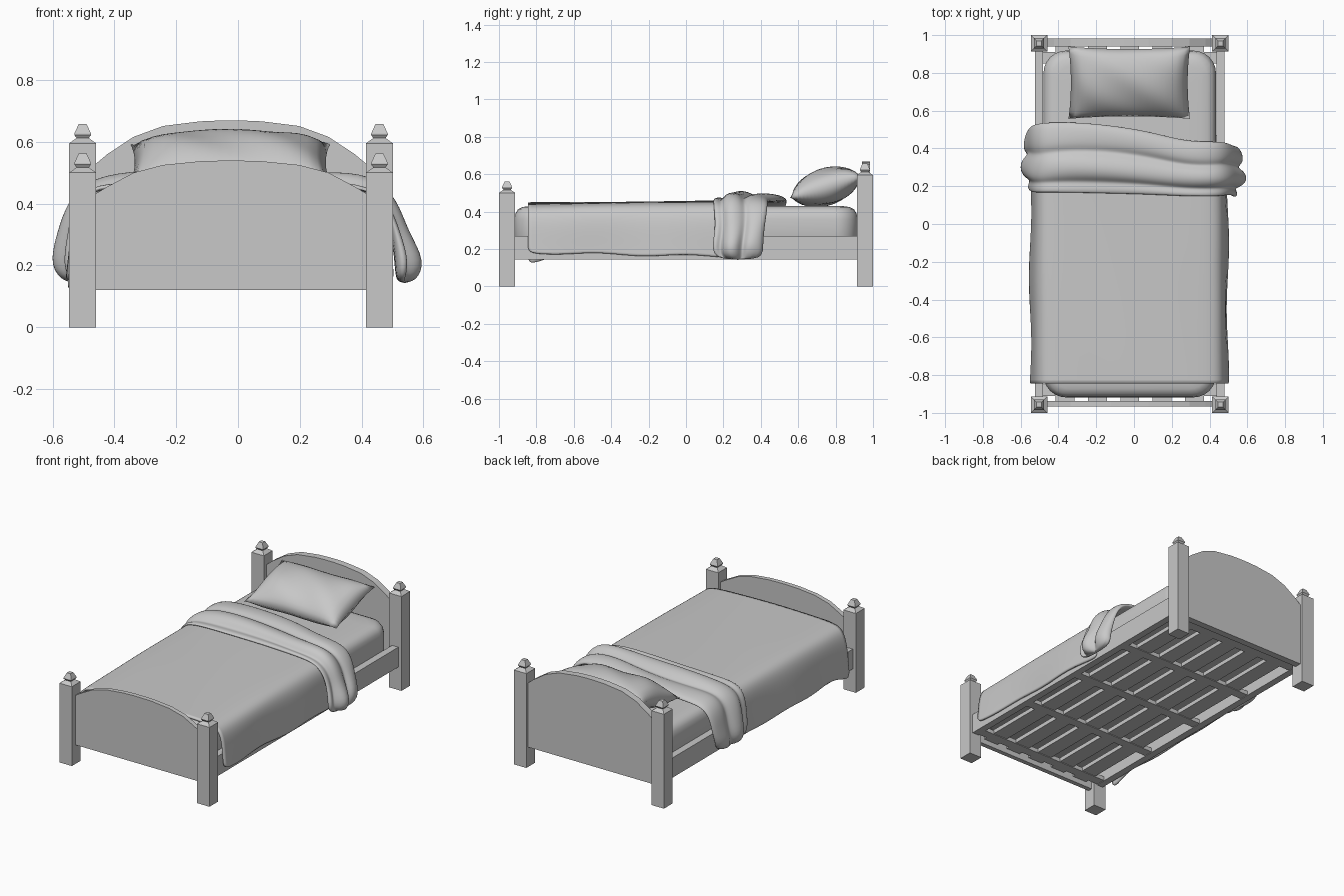
import bpy, bmesh, math
from mathutils import Vector

if "Cube" in bpy.data.objects:
    bpy.data.objects.remove(bpy.data.objects["Cube"])

grey = bpy.data.materials.new("plain grey")
grey.diffuse_color = (0.58, 0.58, 0.58, 1)
grey.use_nodes = True
grey.node_tree.nodes["Principled BSDF"].inputs["Base Color"].default_value = grey.diffuse_color
CX = -0.0225          # centre line of the bed frame


def make(name, verts, faces, smooth=False, subsurf=0, solid=0):
    me = bpy.data.meshes.new(name)
    me.from_pydata([tuple(v) for v in verts], [], faces)
    bm = bmesh.new()
    bm.from_mesh(me)
    bmesh.ops.remove_doubles(bm, verts=bm.verts, dist=1e-5)
    bmesh.ops.recalc_face_normals(bm, faces=bm.faces)
    bm.to_mesh(me)
    bm.free()
    me.materials.append(grey)
    ob = bpy.data.objects.new(name, me)
    bpy.context.collection.objects.link(ob)
    if subsurf:
        m = ob.modifiers.new("soft", 'SUBSURF')
        m.levels = m.render_levels = subsurf
    if solid:
        m = ob.modifiers.new("cloth", 'SOLIDIFY')
        m.thickness, m.offset = solid, -1
    for p in me.polygons:
        p.use_smooth = smooth
    return ob


def loft(name, rings, caps=True, **kw):
    """Skin closed rings that all have the same number of points."""
    n = len(rings[0])
    faces = [(i*n + j, i*n + (j+1) % n, (i+1)*n + (j+1) % n, (i+1)*n + j)
             for i in range(len(rings)-1) for j in range(n)]
    if caps:
        faces += [tuple(range(n)), tuple(range((len(rings)-1)*n, len(rings)*n))]
    return make(name, [v for r in rings for v in r], faces, **kw)


def box(name, x0, x1, y0, y1, z0, z1):
    return loft(name, [[(x0, y0, z), (x1, y0, z), (x1, y1, z), (x0, y1, z)]
                       for z in (z0, z1)])


def sheet(name, rows, **kw):
    """Open grid surface."""
    n = len(rows[0])
    faces = [(i*n + j, i*n + j+1, (i+1)*n + j+1, (i+1)*n + j)
             for i in range(len(rows)-1) for j in range(n-1)]
    return make(name, [v for r in rows for v in r], faces, **kw)


# posts with faceted finials
def post(name, x, y, h):
    prof = [(0.0435, 0), (0.0435, h), (0.020, h+0.017), (0.027, h+0.027),
            (0.027, h+0.031), (0.013, h+0.062)]
    loft(name, [[(x+sx*r, y+sy*r, z) for sx, sy in ((-1, -1), (1, -1), (1, 1), (-1, 1))]
                for r, z in prof])


for side, s in (("left", -1), ("right", 1)):
    x = CX + s*0.48
    post("front_post_" + side, x, -0.9565, 0.500)
    post("back_post_" + side, x, 0.9565, 0.595)
    # side rails
    box("side_rail_" + side, x-0.022, x+0.022, -0.93, 0.93, 0.145, 0.27)


# arched boards
def board(name, y0, y1, bottom, arch):
    half = [(CX - dx, z) for dx, z in arch]
    prof = half + [(2*CX - x, z) for x, z in reversed(half)]
    prof = [(prof[0][0], bottom)] + prof + [(prof[-1][0], bottom)]
    loft(name, [[(x, y, z) for x, z in prof] for y in (y0, y1)])


board("headboard", 0.94, 0.983, 0.125,
      [(0.45, 0.518), (0.40, 0.56), (0.315, 0.616), (0.22, 0.651), (0.10, 0.666), (0.03, 0.669)])
board("footboard", -0.965, -0.936, 0.12,
      [(0.45, 0.425), (0.40, 0.455), (0.315, 0.500), (0.22, 0.525), (0.10, 0.537), (0.03, 0.539)])

# slat lattice under the mattress
for i in range(5):
    x = CX + (i-2)*0.171
    box(f"long_slat_{i+1}", x-0.05, x+0.05, -0.94, 0.945, 0.152, 0.178)
for i in range(5):
    y = -0.88 + i*0.44
    box(f"cross_bar_{i+1}", CX-0.475, CX+0.475, y-0.03, y+0.03, 0.148, 0.174)


# mattress: rounded rectangle rings
def rounded(hx, hy, r, z):
    pts = []
    for k, (sx, sy) in enumerate(((1, 1), (-1, 1), (-1, -1), (1, -1))):
        for a in range(7):
            t = math.pi/2*(k + a/6)
            pts.append((CX + sx*(hx-r) + r*math.cos(t), sy*(hy-r) + r*math.sin(t), z))
    return pts


loft("mattress", [rounded(0.457-d, 0.918-d, 0.12-d*0.6, z) for d, z in
                  ((0.03, 0.201), (0.01, 0.21), (0, 0.235), (0, 0.36), (0.006, 0.39),
                   (0.02, 0.413), (0.045, 0.425), (0.08, 0.43), (0.15, 0.431))], smooth=True)

# blanket draped over the mattress
drape = [(-0.550, 0.16), (-0.545, 0.22), (-0.535, 0.32), (-0.518, 0.39), (-0.485, 0.430), (-0.42, 0.443),
         (-0.25, 0.447), (-0.02, 0.450), (0.2, 0.447), (0.37, 0.443), (0.44, 0.430), (0.474, 0.39),
         (0.488, 0.32), (0.493, 0.22), (0.497, 0.172)]
rows = []
for i in range(14):
    y = -0.845 + i*0.083
    row = []
    for x, z in drape:
        low = max(0, (0.43 - z)/0.27)                # 0 on top, 1 at the hem
        dx = 0.007*low*math.sin(9*y + (1 if x < 0 else 2.5))
        dz = 0.007*low*math.sin(13*y + x*3) - 0.02*low*(y + 0.4)*(x > 0)
        if x < 0:
            dz -= 0.045*low*max(0, 1 - i/2)          # drooping corner at the foot end
        top = (1-min(1, low))*(0.010*(y+0.84) + 0.002*math.sin(7*x + 5*y))
        row.append((x+dx, y, z+dz+top))
    rows.append(row)
sheet("blanket", rows, smooth=True, subsurf=2, solid=0.012)

# turned-down blanket fold: path points x, z, near y, far y, puff
path = [(-0.520, 0.150, 0.19, 0.45, 0.55), (-0.535, 0.200, 0.18, 0.49, 1.1),
        (-0.532, 0.30, 0.17, 0.52, 0.7), (-0.518, 0.39, 0.165, 0.53, 0.55),
        (-0.475, 0.438, 0.165, 0.54, 0.65), (-0.36, 0.446, 0.165, 0.545, 0.8),
        (-0.15, 0.448, 0.160, 0.53, 0.85), (0.08, 0.448, 0.155, 0.495, 0.85),
        (0.27, 0.446, 0.145, 0.44, 0.85), (0.42, 0.440, 0.145, 0.44, 0.8),
        (0.475, 0.39, 0.150, 0.435, 0.65), (0.497, 0.30, 0.155, 0.420, 0.85),
        (0.512, 0.205, 0.135, 0.415, 1.4), (0.512, 0.140, 0.160, 0.410, 0.8)]
section = [(0, 0.0), (0, 0.028), (0.08, 0.034), (0.16, 0.018), (0.21, 0.055), (0.33, 0.076),
           (0.49, 0.062), (0.58, 0.024), (0.65, 0.052), (0.80, 0.058), (0.95, 0.045),
           (1.0, 0.02), (0.98, 0.0), (0.5, -0.004)]
rings = []
for i, (x, z, y0, y1, puff) in enumerate(path):
    a, b = path[max(i-1, 0)], path[min(i+1, len(path)-1)]
    t = Vector((b[0]-a[0], b[1]-a[1])).normalized()
    nx, nz = -t.y, t.x
    ring = []
    for k, (u, h) in enumerate(section):
        hh = h*puff*(1 + 0.12*math.sin(1.7*i + 0.9*k))
        uu = u + 0.03*math.sin(1.3*i)*math.sin(math.pi*u)
        ring.append((x + nx*hh, y0 + (y1-y0)*uu, z + nz*hh))
    rings.append(ring)
loft("blanket_fold", rings, smooth=True, subsurf=2)

# pillow: two puffed sheets meeting at pinched edges
N = 20
ang = math.radians(17)
verts = []
for s in (1, -1):
    for j in range(N+1):
        v = -1 + 2*j/N
        for i in range(N+1):
            u = -1 + 2*i/N
            px = 0.322*u*(1 - 0.04*(1-v*v))
            py = 0.200*v*(1 - 0.07*(1-u*u))
            puff = ((1-u**4)*(1-v*v))**0.6
            pz = s*0.096*puff + 0.005*puff*math.sin(6*u + 4*v)
            verts.append((-0.025 + px, 0.748 + py*math.cos(ang) - pz*math.sin(ang),
                          0.533 + py*math.sin(ang) + pz*math.cos(ang)))
n = N + 1
faces = [(o + j*n + i, o + j*n + i+1, o + (j+1)*n + i+1, o + (j+1)*n + i)
         for o in (0, n*n) for j in range(N) for i in range(N)]
make("pillow", verts, faces, smooth=True)
